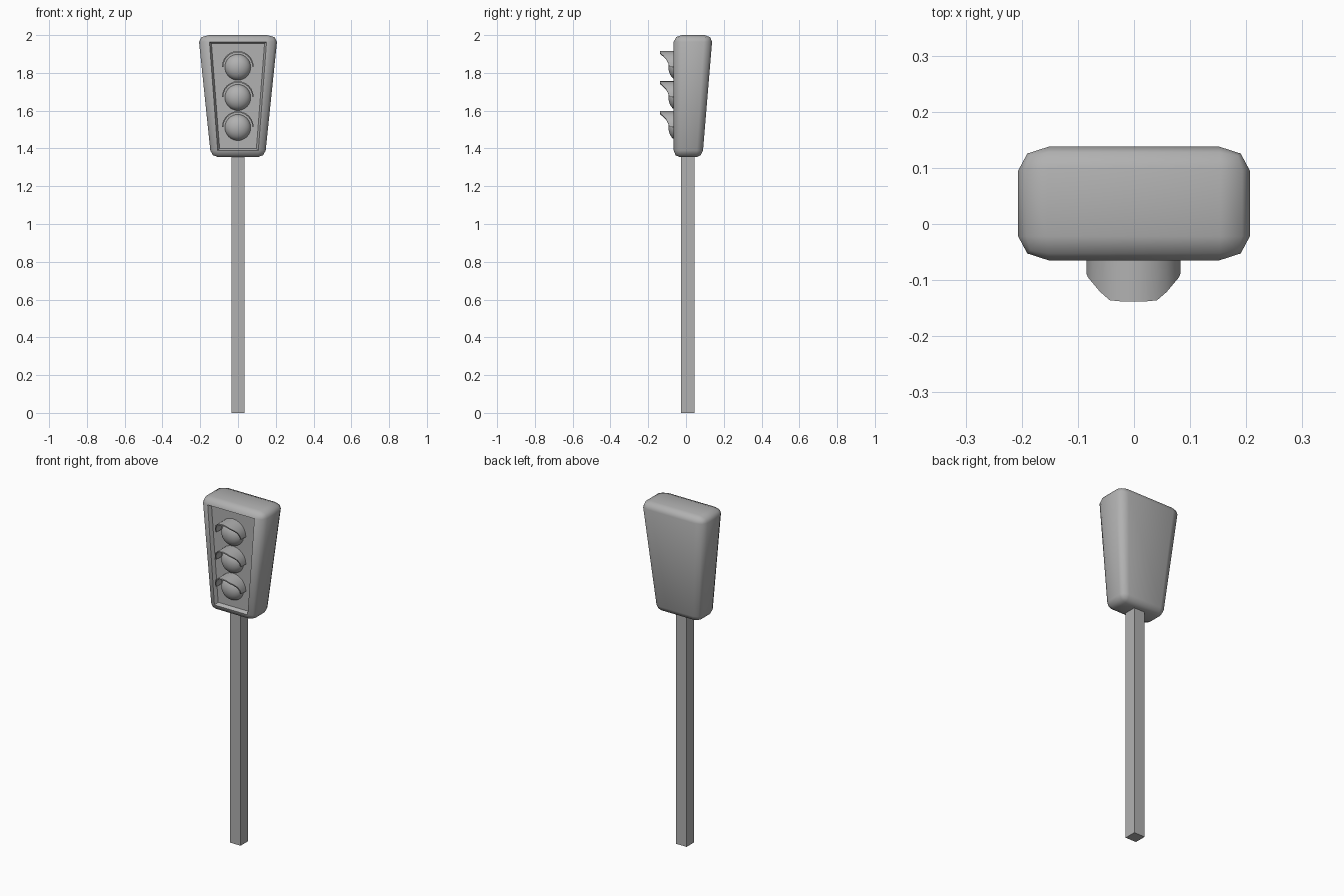
import bpy, bmesh, math
from mathutils import Matrix, Vector

if "Cube" in bpy.data.objects:
    bpy.data.objects.remove(bpy.data.objects["Cube"])

grey = bpy.data.materials.new("dark_grey")
grey.diffuse_color = (0.44, 0.44, 0.44, 1)
grey.use_nodes = True
grey.node_tree.nodes["Principled BSDF"].inputs["Base Color"].default_value = grey.diffuse_color


def make_object(name, bm, smooth_angle=None):
    bmesh.ops.recalc_face_normals(bm, faces=bm.faces)
    mesh = bpy.data.meshes.new(name)
    bm.to_mesh(mesh)
    bm.free()
    mesh.materials.append(grey)
    obj = bpy.data.objects.new(name, mesh)
    bpy.context.collection.objects.link(obj)
    if smooth_angle:
        bpy.ops.object.select_all(action='DESELECT')
        obj.select_set(True)
        bpy.context.view_layer.objects.active = obj
        bpy.ops.object.shade_smooth_by_angle(angle=math.radians(smooth_angle))
    return obj


def lerp(a, b, t):
    return a + (b - a) * t


# Square pole
bm = bmesh.new()
bmesh.ops.create_cube(bm, size=1, matrix=Matrix.Translation((0, 0.009, 0.69))
                      @ Matrix.Diagonal((0.07, 0.07, 1.38, 1)))
make_object("pole", bm)

# Housing: rounded box, tapered towards the bottom with a straight front
HALF = Vector((0.15, 0.095, 0.366))
BOTTOM, TOP, FRONT = 1.354, 2.0, -0.065
bm = bmesh.new()
bmesh.ops.create_cube(bm, size=2, matrix=Matrix.Diagonal((*HALF, 1)))
bmesh.ops.bevel(bm, geom=list(bm.edges), offset=0.04, offset_type='OFFSET',
                segments=2, profile=0.5, affect='EDGES')
for v in bm.verts:
    t = (v.co.z / HALF.z + 1) / 2
    v.co = (v.co.x / HALF.x * lerp(0.143, 0.21, t),
            lerp(FRONT, lerp(0.087, 0.141, t), (v.co.y / HALF.y + 1) / 2),
            lerp(BOTTOM, TOP, t))
bm.normal_update()

# Sunken front panel
front = max((f for f in bm.faces if f.normal.y < -0.95), key=lambda f: f.calc_area())
bmesh.ops.inset_individual(bm, faces=[front], thickness=0.015, depth=-0.02)
make_object("housing", bm, 60)

# Domed lamps and their curved visors
RADIUS, THICK, BACK = 0.084, 0.007, -0.04
REACH = [-0.088, -0.095, -0.105, -0.121, -0.136, -0.138, -0.138]
reach = REACH + REACH[-2::-1]

for label, z in (("top", 1.832), ("middle", 1.672), ("bottom", 1.513)):
    bm = bmesh.new()
    bmesh.ops.create_uvsphere(bm, u_segments=32, v_segments=16, radius=0.069,
                              matrix=Matrix.Translation((-0.001, -0.042, z - 0.002))
                              @ Matrix.Diagonal((1, 0.74, 1, 1)))
    make_object(label + "_lamp", bm, 60)

    bm = bmesh.new()
    rings = []
    for i, y in enumerate(reach):
        a = math.pi * i / (len(reach) - 1)
        rings.append([bm.verts.new((r * math.cos(a) - 0.001, yy, z + r * math.sin(a)))
                      for r, yy in ((RADIUS, BACK), (RADIUS, y),
                                    (RADIUS - THICK, y), (RADIUS - THICK, BACK))])
    for a, b in zip(rings, rings[1:]):
        for k in range(4):
            bm.faces.new((a[k], a[(k + 1) % 4], b[(k + 1) % 4], b[k]))
    bm.faces.new(rings[0])
    bm.faces.new(rings[-1])
    make_object(label + "_visor", bm, 40)
